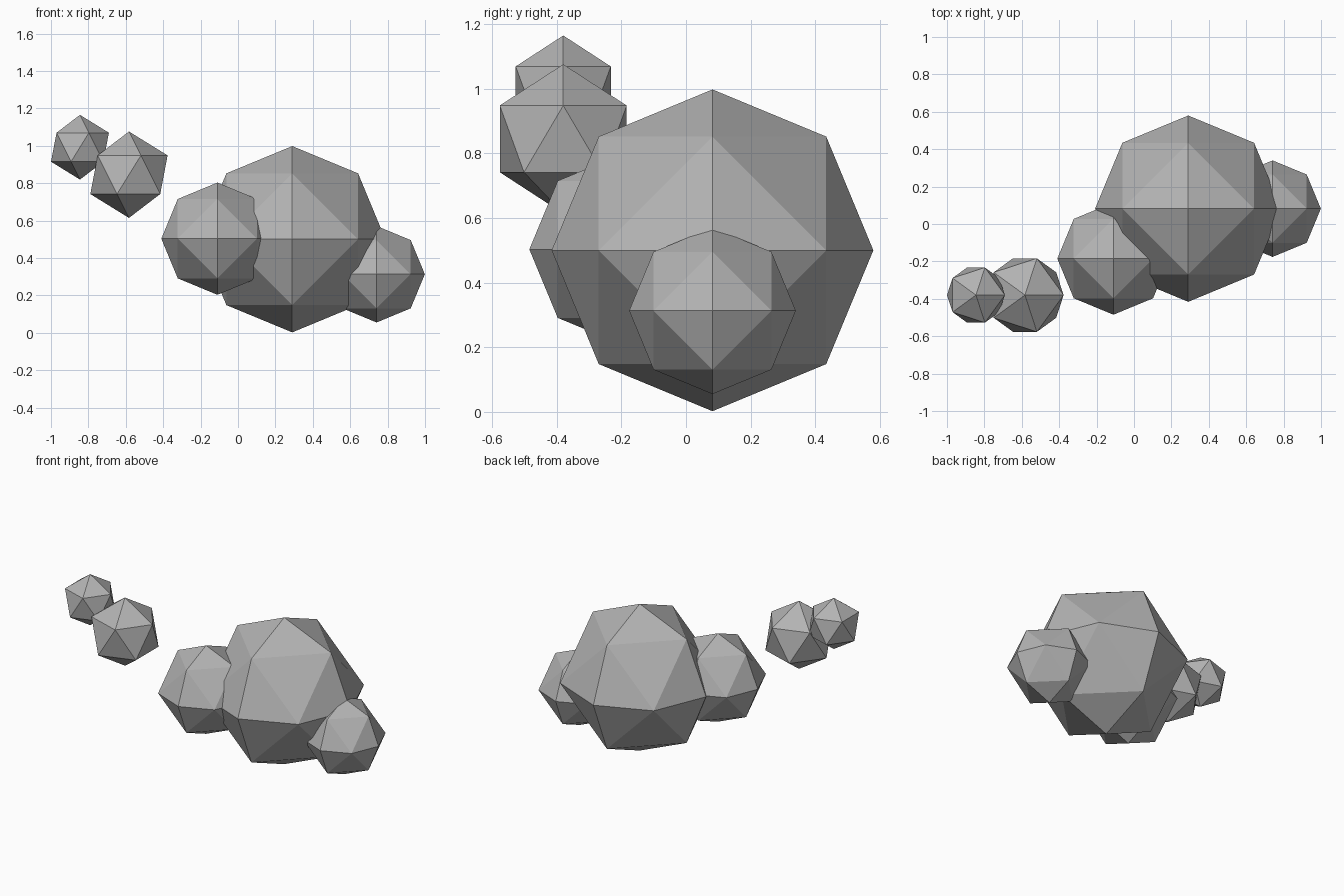
import bpy, bmesh
from itertools import product
from mathutils import Vector

if "Cube" in bpy.data.objects:
    bpy.data.objects.remove(bpy.data.objects["Cube"])

stone = bpy.data.materials.new("grey stone")
stone.diffuse_color = (0.45, 0.45, 0.45, 1)
stone.use_nodes = True
stone.node_tree.nodes["Principled BSDF"].inputs["Base Color"].default_value = stone.diffuse_color


def add_object(name, bm, centre):
    bmesh.ops.recalc_face_normals(bm, faces=bm.faces[:])
    mesh = bpy.data.meshes.new(name)
    bm.to_mesh(mesh)
    bm.free()
    mesh.materials.append(stone)
    obj = bpy.data.objects.new(name, mesh)
    obj.location = centre
    bpy.context.collection.objects.link(obj)


def octa_ball(name, centre, radius):
    # Once-subdivided octahedron: axis tips plus edge midpoints on a sphere
    bm = bmesh.new()
    for p in product((-1, 0, 1), repeat=3):
        if sum(map(abs, p)) in (1, 2):
            bm.verts.new(Vector(p).normalized() * radius)
    bmesh.ops.convex_hull(bm, input=bm.verts[:])
    add_object(name, bm, centre)


def icosa_ball(name, centre, radius):
    # Plain 20-sided icosahedron
    bm = bmesh.new()
    bmesh.ops.create_icosphere(bm, subdivisions=1, radius=radius)
    add_object(name, bm, centre)


# Three touching lumps
octa_ball("main_lump", (0.29, 0.082, 0.50), 0.498)
octa_ball("left_lump", (-0.11, -0.185, 0.503), 0.30)
octa_ball("right_lump", (0.741, 0.082, 0.313), 0.258)

# Two small floating lumps
icosa_ball("floating_lump", (-0.583, -0.38, 0.845), 0.231)
icosa_ball("small_floating_lump", (-0.845, -0.38, 0.992), 0.173)
